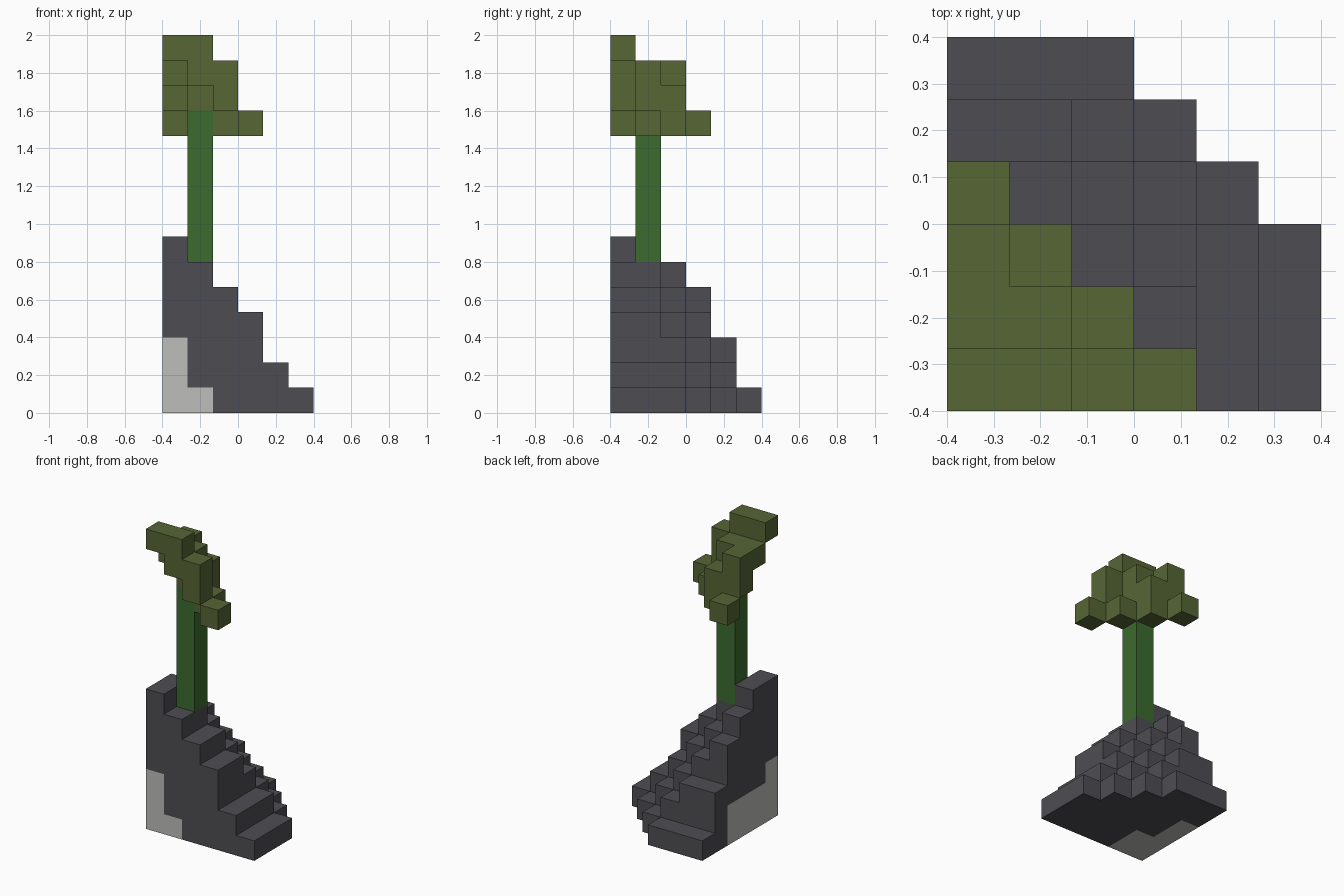
import bpy
import bmesh
import math
from mathutils import Vector

if "Cube" in bpy.data.objects:
    bpy.data.objects.remove(bpy.data.objects["Cube"], do_unlink=True)

UNIT = 2 / 15                       # edge of one block
CORNER = Vector((-0.4, -0.4, 0))    # inner corner of the block grid


def make_material(name, rgb):
    mat = bpy.data.materials.new(name)
    mat.use_nodes = True
    colour = (*rgb, 1)
    mat.diffuse_color = colour
    bsdf = next(n for n in mat.node_tree.nodes if n.type == "BSDF_PRINCIPLED")
    bsdf.inputs["Base Color"].default_value = colour
    return mat


dark_stone = make_material("dark stone", (0.076, 0.074, 0.084))
pale_stone = make_material("pale stone", (0.51, 0.51, 0.50))
stem_green = make_material("stem green", (0.044, 0.147, 0.027))
leaf_olive = make_material("leaf olive", (0.093, 0.133, 0.036))

# Block layout of the stepped rock: column heights, one string per row from front to back
ROCK_ROWS = ["765421", "765421", "654321", "54321", "3321", "111"]
rock_cells = {(x, y, z) for y, row in enumerate(ROCK_ROWS)
              for x, height in enumerate(row) for z in range(int(height))}

# Pale core at the inner corner of the rock
core_cells = {(0, 0, z) for z in range(3)}
core_cells |= {(0, y, z) for y in range(1, 4) for z in range(2)}
core_cells |= {(1, 0, 0), (1, 1, 0)}

# Square stem
stem_cells = {(1, 1, z) for z in range(6, 12)}

# Leaf blocks, as (x, y) pairs for each layer
LEAF_LAYERS = {
    11: [(3, 0), (2, 1), (1, 2), (0, 3)],
    12: [(2, 0), (1, 1), (1, 2), (0, 2)],
    13: [(1, 0), (2, 0), (0, 1), (1, 1), (0, 2)],
    14: [(0, 0), (1, 0)],
}
leaf_cells = {(x, y, z) for z, layer in LEAF_LAYERS.items() for x, y in layer}

occupied = rock_cells | stem_cells | leaf_cells


def build_blocks(name, cells, materials, accent=frozenset()):
    """Skin the blocks with their exposed faces and merge flat areas."""
    bm = bmesh.new()
    for cell in sorted(cells):
        centre = Vector(cell) + Vector((0.5, 0.5, 0.5))
        for axis in range(3):
            for sign in (-1, 1):
                normal = Vector((0, 0, 0))
                normal[axis] = sign
                neighbour = tuple(int(c + n) for c, n in zip(cell, normal))
                if neighbour in occupied:
                    continue
                u = Vector((0, 0, 0))
                u[(axis + 1) % 3] = 0.5
                v = normal.cross(u)
                middle = centre + normal * 0.5
                corners = [middle - u - v, middle + u - v,
                           middle + u + v, middle - u + v]
                face = bm.faces.new([bm.verts.new(CORNER + p * UNIT) for p in corners])
                face.material_index = int(cell in accent)
    bmesh.ops.remove_doubles(bm, verts=bm.verts, dist=0.001)
    bmesh.ops.dissolve_limit(bm, angle_limit=math.radians(1), verts=bm.verts,
                             edges=bm.edges, delimit={"MATERIAL"})
    mesh = bpy.data.meshes.new(name)
    bm.to_mesh(mesh)
    bm.free()
    for mat in materials:
        mesh.materials.append(mat)
    obj = bpy.data.objects.new(name, mesh)
    bpy.context.collection.objects.link(obj)
    return obj


build_blocks("stepped_rock", rock_cells, [dark_stone, pale_stone], core_cells)
build_blocks("stem", stem_cells, [stem_green])
build_blocks("leaf_canopy", leaf_cells, [leaf_olive])
